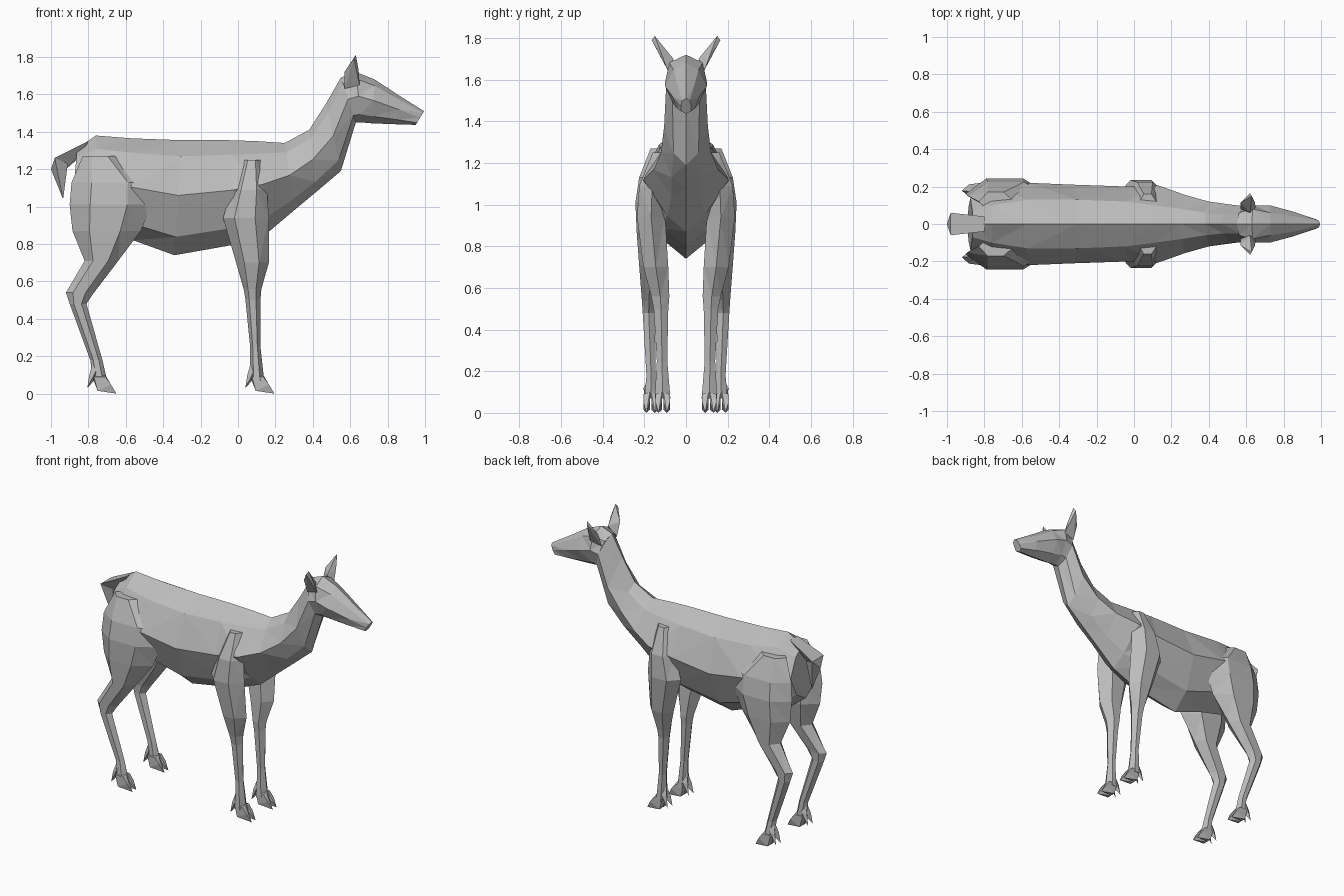
import bpy
import bmesh
from mathutils import Vector

old = bpy.data.objects.get("Cube")
if old:
    bpy.data.objects.remove(old, do_unlink=True)

grey = bpy.data.materials.new("plain grey")
grey.use_nodes = True
tone = (0.5, 0.5, 0.5, 1)
grey.diffuse_color = tone
grey.node_tree.nodes["Principled BSDF"].inputs["Base Color"].default_value = tone


def finish(name, bm, mirrored):
    """Turn the bmesh into a flat shaded object, optionally mirrored across y."""
    bmesh.ops.recalc_face_normals(bm, faces=bm.faces)
    mesh = bpy.data.meshes.new(name)
    bm.to_mesh(mesh)
    bm.free()
    mesh.materials.append(grey)
    obj = bpy.data.objects.new(name, mesh)
    bpy.context.collection.objects.link(obj)
    if mirrored:
        mod = obj.modifiers.new("Mirror", "MIRROR")
        mod.use_axis = (False, True, False)
        mod.use_mirror_merge = False
    return obj


def loft(name, rings, mirrored=False):
    """Skin a closed tube through rings of equal point count."""
    bm = bmesh.new()
    rows = [[bm.verts.new(p) for p in ring] for ring in rings]
    for a, b in zip(rows, rows[1:]):
        for i in range(len(a)):
            j = (i + 1) % len(a)
            bm.faces.new((a[i], a[j], b[j], b[i]))
    bm.faces.new(rows[0])
    bm.faces.new(rows[-1])
    bmesh.ops.triangulate(bm, faces=bm.faces, quad_method="SHORT_EDGE")
    return finish(name, bm, mirrored)


def hull(name, points, mirrored=False):
    """Convex shard around a few points."""
    bm = bmesh.new()
    for p in points:
        bm.verts.new(p)
    result = bmesh.ops.convex_hull(bm, input=bm.verts)
    loose = [v for v in result["geom_interior"] if isinstance(v, bmesh.types.BMVert)]
    bmesh.ops.delete(bm, geom=loose, context="VERTS")
    return finish(name, bm, mirrored)


def body_ring(top_x, top_z, low_x, low_z, *widths):
    """Symmetric eight sided section from a spine point to a belly point."""
    top, low = Vector((top_x, 0, top_z)), Vector((low_x, 0, low_z))
    side = [top.lerp(low, t) + Vector((0, w, 0)) for t, w in zip((.14, .48, .84), widths)]
    other = [Vector((p.x, -p.y, p.z)) for p in reversed(side)]
    return [top, *side, low, *other]


def leg_ring(z, back, front, inner, outer):
    """Horizontal six sided leg section."""
    mid = (inner + outer) / 2
    f = back + (front - back) * .7
    b = back + (front - back) * .25
    return [(front, mid, z), (f, outer, z), (b, outer, z),
            (back, mid, z), (b, inner, z), (f, inner, z)]


# Torso and neck, from rump to throat
torso = [
    (-.86, 1.31, -.89, .97, .07, .14, .09),
    (-.76, 1.38, -.76, .87, .1, .2, .14),
    (-.57, 1.365, -.56, .82, .13, .22, .14),
    (-.3, 1.355, -.34, .74, .13, .21, .12),
    (-.05, 1.355, 0, .8, .12, .2, .12),
    (.1, 1.35, .17, .87, .1, .205, .09),
    (.25, 1.34, .3, .98, .08, .155, .07),
    (.38, 1.41, .42, 1.08, .06, .12, .07),
    (.47, 1.55, .55, 1.19, .05, .105, .06),
    (.55, 1.69, .63, 1.45, .05, .095, .065),
]
loft("torso_and_neck", [body_ring(*r) for r in torso])

# Head, from skull to muzzle
head = [
    (.55, 1.69, .63, 1.45, .06, .095, .065),
    (.63, 1.72, .66, 1.45, .08, .1, .065),
    (.73, 1.68, .72, 1.445, .06, .1, .06),
    (.86, 1.595, .85, 1.44, .04, .065, .045),
    (.995, 1.51, .95, 1.437, .018, .025, .025),
]
loft("head", [body_ring(*r) for r in head])

# Ears, leaning outward
hull("ears", [(.57, .08, 1.63), (.65, .09, 1.65), (.62, .06, 1.7),
              (.57, .115, 1.72), (.645, .12, 1.73), (.61, .105, 1.74),
              (.63, .15, 1.81), (.62, .165, 1.79)], True)

# Tail: a root shard and a hanging tip
hull("tail_root", [(-.8, .04, 1.35), (-.8, -.04, 1.35), (-.84, 0, 1.27),
                   (-.98, .06, 1.26), (-.98, -.06, 1.26), (-.92, 0, 1.2)])
hull("tail_tip", [(-.98, .06, 1.26), (-.98, -.06, 1.26), (-1, 0, 1.2),
                  (-.91, .025, 1.23), (-.91, -.025, 1.23), (-.935, 0, 1.04)])

# Hind legs
hind = [
    (1.27, -.83, -.64, .07, .17),
    (1.13, -.89, -.46, .08, .225),
    (1.01, -.9, -.46, .08, .243),
    (.87, -.885, -.52, .08, .237),
    (.71, -.82, -.64, .11, .225),
    (.54, -.92, -.77, .145, .212),
    (.48, -.9, -.81, .15, .208),
    (.18, -.79, -.725, .145, .19),
    (.07, -.775, -.7, .14, .2),
]
loft("hind_legs", [leg_ring(*r) for r in hind], True)

# Front legs
fore = [
    (1.25, .03, .12, .08, .16),
    (1.09, -.03, .155, .1, .225),
    (.94, -.08, .165, .1, .235),
    (.7, -.01, .165, .085, .205),
    (.56, .03, .125, .08, .167),
    (.5, .04, .12, .085, .155),
    (.25, .065, .12, .09, .14),
    (.07, .065, .14, .075, .15),
]
loft("front_legs", [leg_ring(*r) for r in fore], True)

# Cloven hooves and dewclaws under each leg
for name, x, y in (("hind", -.74, .17), ("front", .105, .112)):
    for label, s in (("inner", -1), ("outer", 1)):
        near, far = y + s * .004, y + s * .034
        hull(f"{name}_{label}_hooves",
             [(x - .04, near, .09), (x - .03, far, .09), (x + .03, near, .1),
              (x + .03, far, .09), (x + .05, near, .05), (x + .06, far, .05),
              (x - .01, near, .015), (x - .01, far, .015), (x + .09, y + s * .02, 0)], True)
        hull(f"{name}_{label}_dewclaws",
             [(x - .035, near, .17), (x - .02, far, .12), (x - .055, y + s * .02, .1),
              (x - .02, near, .08), (x - .066, y + s * .025, .03)], True)
